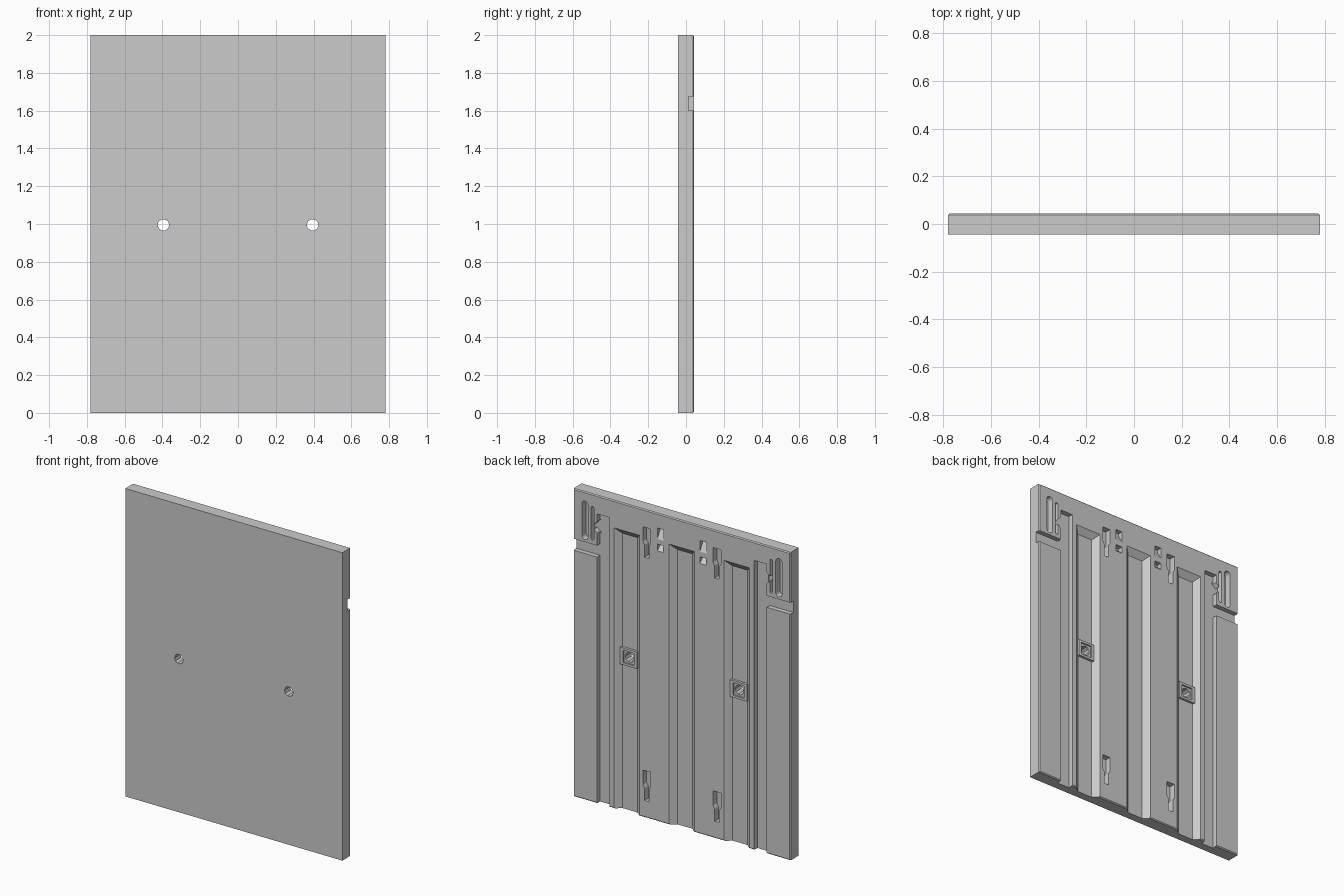
import bpy, bmesh, math

if "Cube" in bpy.data.objects:
    bpy.data.objects.remove(bpy.data.objects["Cube"])

W, D, H = 0.78, 0.043, 2.0      # half width, half thickness, height
FLOOR = 0.010                   # y of the channel floors
OUT = D + 0.02                  # cutters end outside the back face


def loft(name, low, high, y0, y1):
    """Solid between two x/z outlines lying at depths y0 and y1."""
    bm = bmesh.new()
    a = [bm.verts.new((x, y0, z)) for x, z in low]
    b = [bm.verts.new((x, y1, z)) for x, z in high]
    n = len(a)
    bm.faces.new(a)
    bm.faces.new(b[::-1])
    for i in range(n):
        j = (i + 1) % n
        bm.faces.new((a[i], b[i], b[j], a[j]))
    bmesh.ops.recalc_face_normals(bm, faces=bm.faces)
    me = bpy.data.meshes.new(name)
    bm.to_mesh(me)
    bm.free()
    ob = bpy.data.objects.new(name, me)
    bpy.context.collection.objects.link(ob)
    return ob


def rect(x0, x1, z0, z1):
    return [(x0, z0), (x1, z0), (x1, z1), (x0, z1)]


def mirror(pts, s):
    return [(s * x, z) for x, z in pts]


def stadium(cx, r, z0, z1, n=8):
    """Upright slot outline with round ends."""
    pts = []
    for cz, start in ((z1 - r, 0), (z0 + r, math.pi)):
        for i in range(n + 1):
            t = start + math.pi * i / n
            pts.append((cx + r * math.cos(t), cz + r * math.sin(t)))
    return pts


def cut(target, cutter):
    m = target.modifiers.new("cut", 'BOOLEAN')
    m.operation = 'DIFFERENCE'
    m.solver = 'EXACT'
    m.object = cutter
    bpy.context.view_layer.objects.active = target
    bpy.ops.object.modifier_apply(modifier=m.name)
    bpy.data.objects.remove(cutter)


def pocket(target, pts, y0, y1=OUT):
    cut(target, loft("cutter", pts, pts, y0, y1))


# Panel slab with a small chamfer round the back face
c = 0.006
panel = loft("panel", rect(-W, W, 0, H), rect(-W, W, 0, H), -D, D - c)
bm = bmesh.new()
bm.from_mesh(panel.data)
back = max(bm.faces, key=lambda f: f.calc_center_median().y)
ext = bmesh.ops.extrude_discrete_faces(bm, faces=[back])["faces"][0]
bm.free()
bpy.data.objects.remove(panel)
bm = bmesh.new()
bmesh.ops.create_cube(bm, size=1)
for v in bm.verts:
    v.co = (v.co.x * 2 * W, v.co.y * 2 * D, (v.co.z + 0.5) * H)
bmesh.ops.bevel(bm, geom=[e for e in bm.edges if all(v.co.y > 0 for v in e.verts)],
                offset=c, segments=1, affect='EDGES')
me = bpy.data.meshes.new("panel")
bm.to_mesh(me)
bm.free()
panel = bpy.data.objects.new("panel", me)
bpy.context.collection.objects.link(panel)

# Three sloped channels, open at the bottom
for cx in (-0.395, 0.0, 0.395):
    k = 0.038 * (OUT - FLOOR) / (D - FLOOR)
    cut(panel, loft("cutter", rect(cx - 0.054, cx + 0.054, -0.1, 1.785),
                    rect(cx - 0.054 - k, cx + 0.054 + k, -0.1, 1.785 + k), FLOOR, OUT))

for s in (-1, 1):
    # Straight outer channel
    pocket(panel, mirror(rect(0.52, 0.61, -0.1, 1.88), s), FLOOR)
    # Side notch
    pocket(panel, mirror(rect(0.60, 0.85, 1.60, 1.675), s), 0.012)
    # Long rounded slot, thin slot and latch notch
    pocket(panel, mirror(stadium(0.697, 0.022, 1.69, 1.94), s), 0.0)
    pocket(panel, mirror(stadium(0.642, 0.010, 1.70, 1.92, 4), s), 0.003)
    pocket(panel, mirror([(0.60, 1.745), (0.647, 1.79), (0.60, 1.84)], s), 0.007)
    # Hook keyholes, upper and lower
    for z in (1.69, 0.11):
        x = 0.252
        key = [(x - 0.016, z), (x + 0.016, z), (x + 0.016, z + 0.08),
               (x + 0.028, z + 0.10), (x + 0.028, z + 0.195),
               (x - 0.028, z + 0.195), (x - 0.028, z + 0.10), (x - 0.016, z + 0.08)]
        pocket(panel, mirror(key, s), 0.004)
    # Small clip pockets with ramped floors
    for z0, z1 in ((1.83, 1.905), (1.755, 1.80)):
        cut(panel, loft("cutter", mirror(rect(0.130, 0.176, z1 - 0.012, z1), s),
                        mirror(rect(0.130, 0.176, z0, z1), s), 0.008, D + 0.002))
    # Fastener block in the channel with recess and through hole
    cx = 0.395 * s
    r = rect(cx - 0.060, cx + 0.060, 0.94, 1.05)
    block = loft("fastener_block_" + ("left" if s < 0 else "right"), r, r, FLOOR - 0.002, 0.026)
    pocket(block, rect(cx - 0.040, cx + 0.040, 0.955, 1.035), 0.016)
    hole = [(cx + 0.031 * math.cos(t), 0.995 + 0.031 * math.sin(t))
            for t in (2 * math.pi * i / 10 for i in range(10))]
    pocket(block, hole, -0.1)
    pocket(panel, hole, -0.1)
